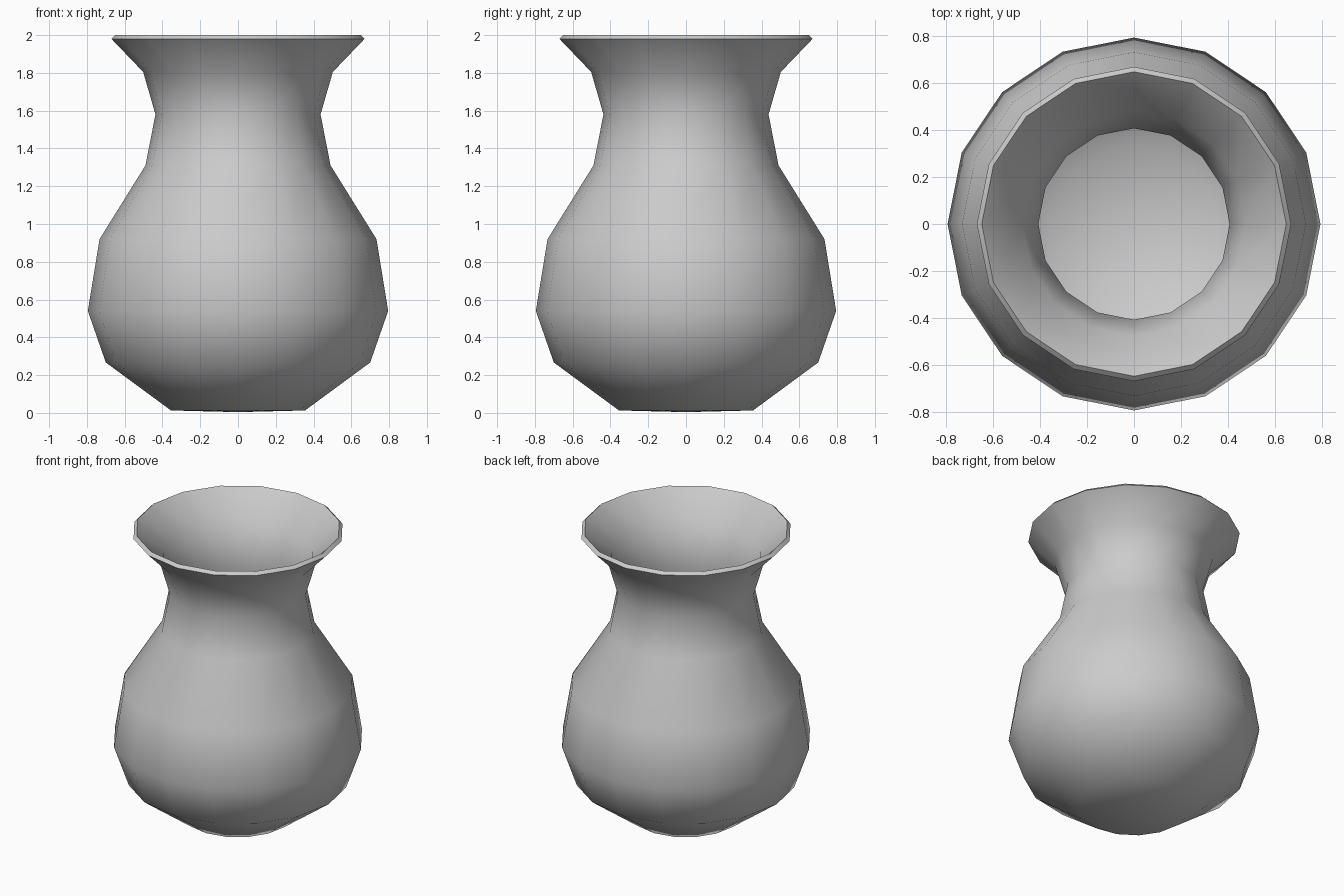
import bpy, bmesh, math

if "Cube" in bpy.data.objects:
    bpy.data.objects.remove(bpy.data.objects["Cube"])

SIDES = 16
WALL = 0.029
# outer silhouette as (radius, height), from base centre to rim
PROFILE = [(0, 0.004), (0.355, 0.013), (0.70, 0.267), (0.795, 0.54), (0.733, 0.92),
           (0.49, 1.31), (0.437, 1.58), (0.502, 1.805), (0.67, 1.98)]

# vase shell: lathe the profile with a vertex on each axis
bm = bmesh.new()
verts = [bm.verts.new((r, 0, z)) for r, z in PROFILE]
edges = [bm.edges.new(pair) for pair in zip(verts, verts[1:])]
bmesh.ops.spin(bm, geom=verts + edges, cent=(0, 0, 0), axis=(0, 0, 1),
               angle=math.tau, steps=SIDES, use_duplicate=False)
bmesh.ops.remove_doubles(bm, verts=bm.verts, dist=0.0005)
bmesh.ops.recalc_face_normals(bm, faces=bm.faces)
# make sure the normals point outward
bm.normal_update()
low = min(bm.faces, key=lambda f: f.calc_center_median().z)
if low.normal.z > 0:
    bmesh.ops.reverse_faces(bm, faces=bm.faces)
mesh = bpy.data.meshes.new("vase")
bm.to_mesh(mesh)
bm.free()
vase = bpy.data.objects.new("vase", mesh)
bpy.context.collection.objects.link(vase)

# wall thickness, grown inward
solid = vase.modifiers.new("wall", 'SOLIDIFY')
solid.thickness = WALL
solid.offset = -1
bpy.context.view_layer.objects.active = vase
vase.select_set(True)
bpy.ops.object.modifier_apply(modifier=solid.name)

# smooth body, crisp rim
bpy.ops.object.shade_smooth_by_angle(angle=math.radians(60))
